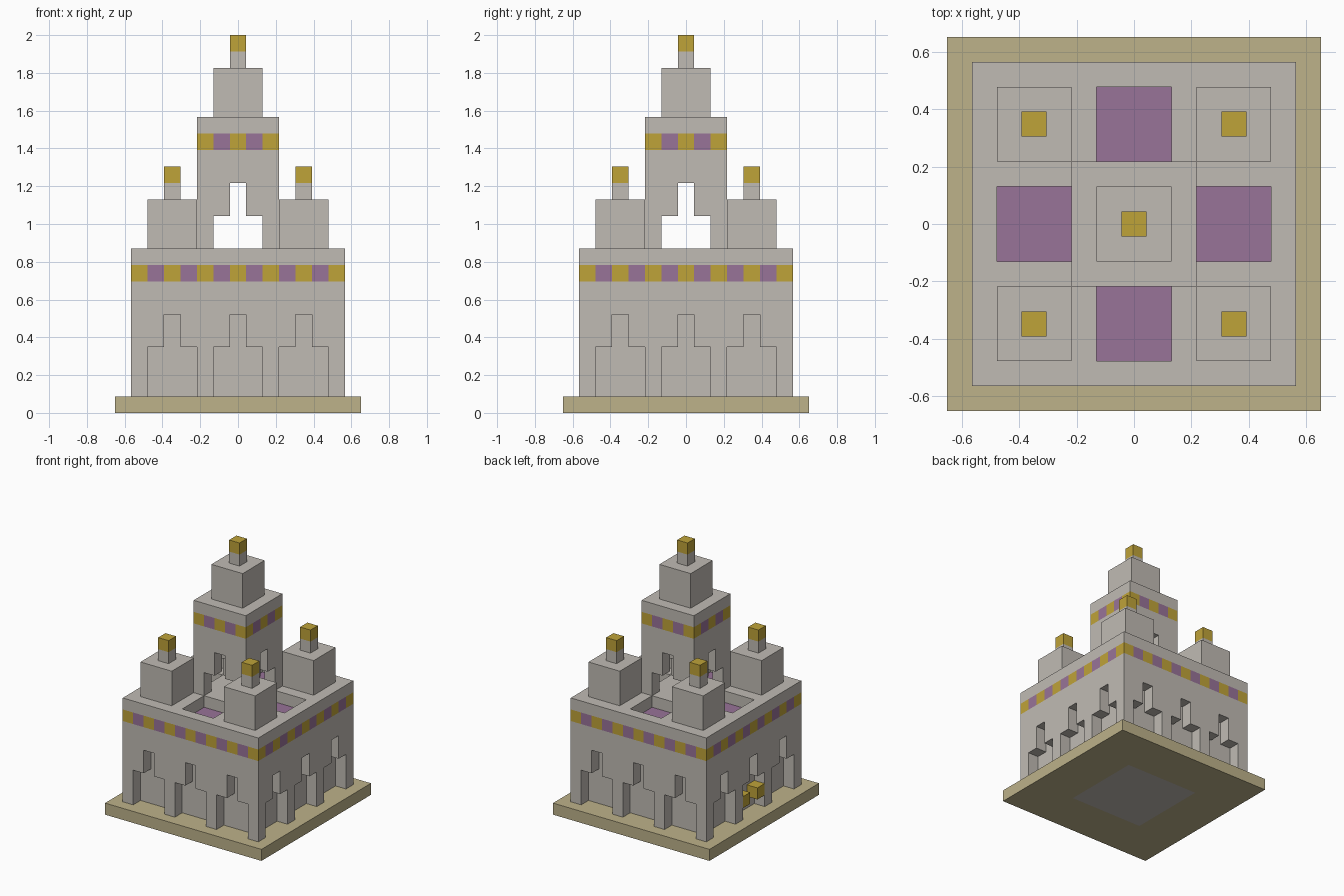
import bpy, bmesh
from mathutils import Vector

cube = bpy.data.objects.get("Cube")
if cube:
    bpy.data.objects.remove(cube, do_unlink=True)

U = 2 / 23  # edge of one building block


def linear(c):
    c /= 255
    return c / 12.92 if c <= 0.04045 else ((c + 0.055) / 1.055) ** 2.4


def material(name, *rgb):
    m = bpy.data.materials.new(name)
    colour = [linear(c) for c in rgb] + [1]
    m.use_nodes = True
    m.diffuse_color = colour
    bsdf = m.node_tree.nodes["Principled BSDF"]
    bsdf.inputs["Base Color"].default_value = colour
    bsdf.inputs["Roughness"].default_value = 0.9
    return m


STONE, SAND, GOLD, PURPLE = range(4)
MATERIALS = [material("stone_grey", 192, 187, 180), material("sand", 189, 178, 138),
             material("gold", 191, 163, 57), material("purple", 152, 115, 152)]

cells = {}  # block position -> (part, colour)


def fill(part, colour, x, y, z, rx, ry, height):
    """Fill blocks around column (x, y), from layer z upward; colour None carves."""
    for i in range(x - rx, x + rx + 1):
        for j in range(y - ry, y + ry + 1):
            for k in range(z, z + height):
                if colour is None:
                    cells.pop((i, j, k), None)
                else:
                    cells[i, j, k] = (part, colour)


def band(part, r, z):
    """Alternate gold and purple blocks around a square wall."""
    for i in range(-r, r + 1):
        for j in range(-r, r + 1):
            if max(abs(i), abs(j)) == r:
                cells[i, j, z] = (part, PURPLE if (i + j) % 2 else GOLD)


def arch(x, y, z, along_x):
    """Carve a stepped arch, one block deep, into a wall."""
    rx, ry = (1, 0) if along_x else (0, 1)
    fill("", None, x, y, z, rx, ry, 3 if z == 1 else 2)
    fill("", None, x, y, z + (3 if z == 1 else 2), 0, 0, 2)


def spire(part, x, y, z):
    """Square turret with a gold tipped finial."""
    fill(part, STONE, x, y, z, 1, 1, 3)
    fill(part + "_finial", STONE, x, y, z + 3, 0, 0, 1)
    fill(part + "_finial", GOLD, x, y, z + 4, 0, 0, 1)


# Base slab with a stone foundation in the middle
fill("base_slab", SAND, 0, 0, 0, 7, 7, 1)
fill("foundation", STONE, 0, 0, 0, 3, 3, 1)

# Main hall and central tower
fill("main_hall", STONE, 0, 0, 1, 6, 6, 9)
band("hall_band", 6, 8)
fill("central_tower", STONE, 0, 0, 10, 2, 2, 8)
fill("central_tower", None, 0, 0, 10, 1, 1, 4)
band("tower_band", 2, 16)
spire("tower_top", 0, 0, 18)

# Arches on all four sides, and sunken purple roof courts
for s in (-1, 1):
    for c in (-4, 0, 4):
        arch(c, 6 * s, 1, True)
        arch(6 * s, c, 1, False)
    arch(0, 2 * s, 10, True)
    arch(2 * s, 0, 10, False)
    for x, y in ((0, 4 * s), (4 * s, 0)):
        fill("", None, x, y, 9, 1, 1, 1)
        fill("roof_court", PURPLE, x, y, 8, 1, 1, 1)

# Corner turrets
for fb, y in (("front", -4), ("back", 4)):
    for lr, x in (("right", -4), ("left", 4)):
        spire(f"{fb}_{lr}_turret", x, y, 10)

# Gold lamps in the middle doorway of the right side
for y in (-1, 1):
    fill("door_lamp", GOLD, -6, y, 2, 0, 0, 1)

# Make one mesh per part, keeping only the exposed block sides
AXES = [Vector((1, 0, 0)), Vector((0, 1, 0)), Vector((0, 0, 1))]
for part in dict.fromkeys(p for p, c in cells.values()):
    bm = bmesh.new()
    for pos, (owner, colour) in cells.items():
        if owner != part:
            continue
        centre = Vector(pos) + AXES[2] / 2
        for a in range(3):
            for s in (-1, 1):
                n = AXES[a] * s
                if tuple(int(v) for v in Vector(pos) + n) in cells:
                    continue
                u, v = AXES[(a + 1) % 3] * s, AXES[(a + 2) % 3]
                corners = (-u - v, u - v, u + v, v - u)
                face = bm.faces.new([bm.verts.new((centre + (n + c) / 2) * U) for c in corners])
                face.material_index = colour
    bmesh.ops.remove_doubles(bm, verts=bm.verts, dist=U / 100)
    mesh = bpy.data.meshes.new(part)
    for m in MATERIALS:
        mesh.materials.append(m)
    bm.to_mesh(mesh)
    bm.free()
    bpy.context.collection.objects.link(bpy.data.objects.new(part, mesh))
